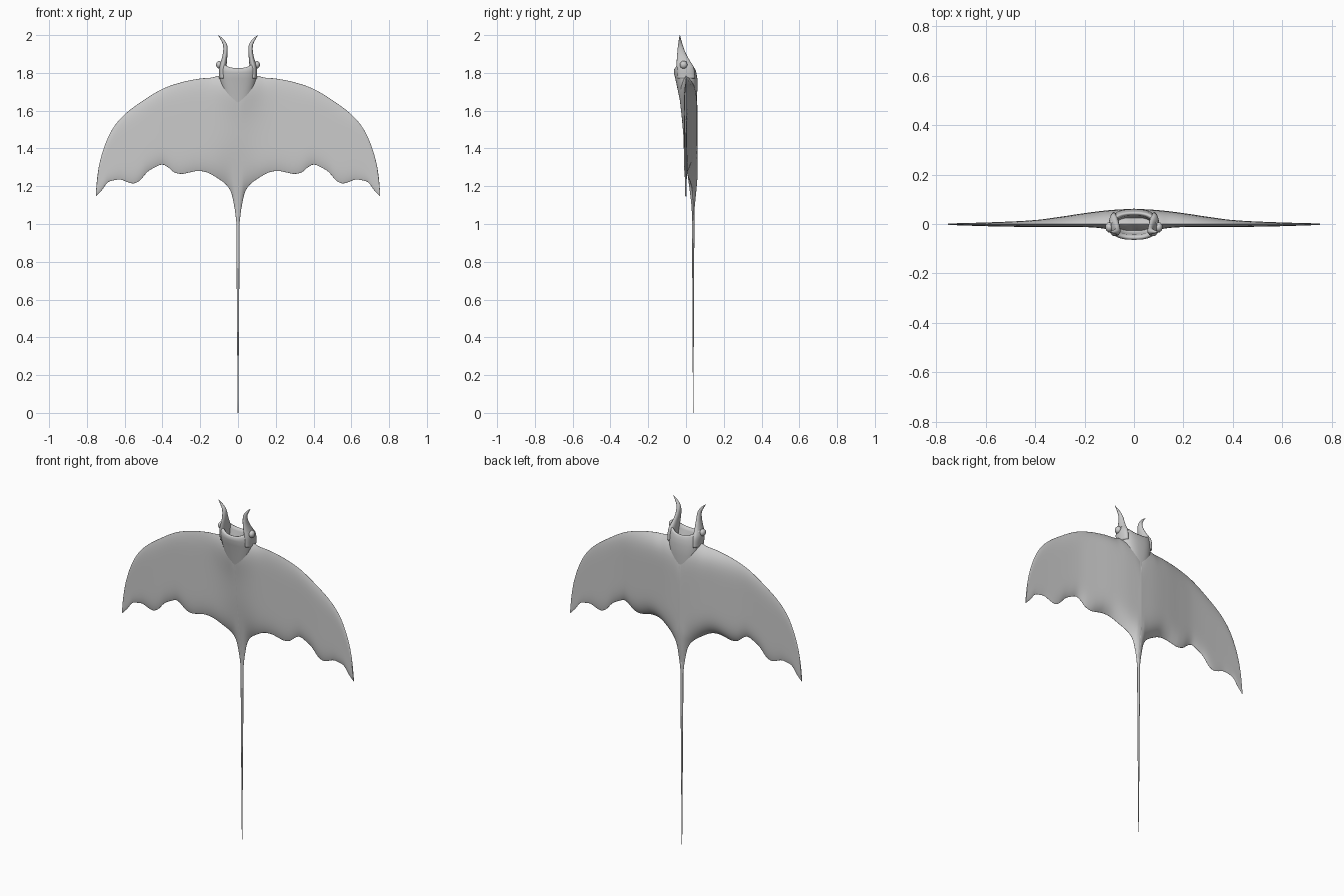
import bpy, bmesh, math

cube = bpy.data.objects.get("Cube")
if cube:
    bpy.data.objects.remove(cube, do_unlink=True)

grey = bpy.data.materials.new("soft grey")
grey.use_nodes = True
colour = (0.6, 0.6, 0.6, 1)
grey.diffuse_color = colour
grey.node_tree.nodes["Principled BSDF"].inputs["Base Color"].default_value = colour


def curve(points):
    """Smooth function through sorted points, flat beyond both ends."""
    n = len(points)

    def slope(i):
        a, b = points[max(i - 1, 0)], points[min(i + 1, n - 1)]
        return (b[1] - a[1]) / (b[0] - a[0])

    def value(x):
        if x <= points[0][0]:
            return points[0][1]
        for i in range(n - 1):
            (xa, ya), (xb, yb) = points[i], points[i + 1]
            if x <= xb:
                h = xb - xa
                t = (x - xa) / h
                s = t * t * (3 - 2 * t)
                bend = t * (1 - t) * h
                return (ya + (yb - ya) * s
                        + bend * ((1 - t) * slope(i) - t * slope(i + 1)))
        return points[-1][1]
    return value


def finish(name, bm, mirror=False):
    bmesh.ops.recalc_face_normals(bm, faces=bm.faces)
    for face in bm.faces:
        face.smooth = True
    mesh = bpy.data.meshes.new(name)
    bm.to_mesh(mesh)
    bm.free()
    mesh.materials.append(grey)
    obj = bpy.data.objects.new(name, mesh)
    bpy.context.collection.objects.link(obj)
    if mirror:
        mod = obj.modifiers.new("mirror", 'MIRROR')
        mod.merge_threshold = 0.0005
    return obj


def loft(name, rings, cap_start=True, mirror=False):
    """Skin a list of closed rings and cap the ends."""
    bm = bmesh.new()
    loops = [[bm.verts.new(p) for p in ring] for ring in rings]
    n = len(loops[0])
    for a, b in zip(loops, loops[1:]):
        for i in range(n):
            j = (i + 1) % n
            bm.faces.new((a[i], a[j], b[j], b[i]))
    if cap_start:
        bm.faces.new(loops[0])
    bm.faces.new(loops[-1])
    return finish(name, bm, mirror)


def oval(z, cx, cy, rx, ry, n=24, power=1.0, lift=0.0):
    """Horizontal oval ring; lift raises its left and right sides."""
    ring = []
    for i in range(n):
        a = math.tau * i / n
        c, s = math.cos(a), math.sin(a)
        ring.append((cx + rx * math.copysign(abs(c) ** power, c),
                     cy + ry * math.copysign(abs(s) ** power, s),
                     z + lift * c * c))
    return ring


# Body and wings: leading edge, scalloped trailing edge, thickness
SPAN = 0.753
leading = curve([(0, 1.79), (.1, 1.785), (.14, 1.775), (.2, 1.77), (.3, 1.75),
                 (.4, 1.715), (.5, 1.655), (.6, 1.58), (.66, 1.51), (.7, 1.43),
                 (.73, 1.335), (.745, 1.25), (SPAN, 1.16)])
trailing = curve([(0, .98), (.008, 1.0), (.013, 1.05), (.021, 1.1), (.034, 1.16),
                  (.06, 1.205), (.12, 1.25), (.17, 1.275), (.22, 1.28),
                  (.27, 1.27), (.3, 1.265), (.34, 1.275), (.37, 1.3), (.4, 1.315),
                  (.44, 1.3), (.48, 1.275), (.52, 1.23), (.55, 1.215),
                  (.58, 1.22), (.62, 1.235), (.65, 1.233), (.69, 1.22),
                  (.72, 1.18), (SPAN, 1.145)])
back_by_x = curve([(0, .062), (.1, .056), (.2, .044), (.3, .029), (.4, .016),
                   (.55, .008), (SPAN, .002)])
back_by_z = curve([(1, .043), (1.1, .049), (1.2, .057), (1.3, .065)])
front_by_x = curve([(0, -.012), (.5, -.011), (SPAN, -.004)])
front_by_z = curve([(1, .03), (1.1, .028), (1.25, .01), (1.4, -.008),
                    (1.6, -.027), (1.8, -.062)])


def wing_section(x, steps=28):
    low, high = trailing(x), leading(x)
    middle = math.exp(-(x / .11) ** 2)

    def point(k, back):
        v = (1 - math.cos(math.pi * k / steps)) / 2
        z = low + (high - low) * v
        if back:
            side = min(back_by_x(x), back_by_z(z))
        else:
            side = front_by_x(x) * (1 - middle) + front_by_z(z) * middle
        edge = .038 * middle * (1 - v)
        full = 1 - abs(2 * v - 1) ** 6
        return (x, edge + (side - edge) * full, z)

    return ([point(k, False) for k in range(steps + 1)]
            + [point(k, True) for k in range(steps - 1, 0, -1)])


columns = 90
loft("body_and_wings",
     [wing_section(SPAN * (1 - math.cos(math.pi * i / columns)) / 2)
      for i in range(columns + 1)], cap_start=False, mirror=True)

# Tail: long tapering whip
tail_radius = curve([(0, .0015), (.5, .0055), (1, .009), (1.12, .01)])
loft("tail", [oval(z, 0, .038, tail_radius(z), tail_radius(z) * .7, n=12)
              for z in [1.12 * i / 16 for i in range(17)]])

# Head: rounded tube with a wide open mouth folded in at the top
head_rings = []
for z, rx, front, back, lift in [
        (1.56, .045, -.015, .05, 0), (1.64, .066, -.03, .056, 0),
        (1.71, .085, -.044, .06, 0), (1.77, .097, -.057, .06, 0),
        (1.8, .1, -.064, .055, .01), (1.817, .098, -.064, .05, .025),
        (1.825, .092, -.058, .045, .035), (1.822, .082, -.05, .039, .035),
        (1.808, .074, -.043, .034, .02), (1.775, .068, -.038, .03, 0),
        (1.74, .05, -.025, .02, 0)]:
    head_rings.append(oval(z, 0, (front + back) / 2, rx, (back - front) / 2,
                           n=48, power=.8, lift=lift))
loft("head", head_rings)

# Horn-shaped head fins: curl inward, then flick out at the tips
fin_x = curve([(1.77, .082), (1.83, .081), (1.87, .073), (1.91, .067),
               (1.95, .069), (1.98, .086), (2, .105)])
fin_y = curve([(1.77, .002), (1.83, -.004), (1.87, -.016), (1.91, -.025),
               (1.95, -.03), (2, -.033)])
fin_width = curve([(1.77, .018), (1.83, .02), (1.87, .015), (1.91, .012),
                   (1.95, .011), (1.98, .008), (2, .001)])
fin_depth = curve([(1.77, .046), (1.83, .045), (1.87, .033), (1.91, .021),
                   (1.95, .012), (2, .001)])
loft("head_fins", [oval(z, fin_x(z), fin_y(z), fin_width(z), fin_depth(z))
                   for z in [1.77 + .23 * i / 24 for i in range(25)]],
     mirror=True)

# Eyes: small balls on the sides of the head
bm = bmesh.new()
bmesh.ops.create_uvsphere(bm, u_segments=20, v_segments=12, radius=.02)
bmesh.ops.scale(bm, vec=(.8, 1, 1), verts=bm.verts)
bmesh.ops.translate(bm, vec=(.1, -.013, 1.843), verts=bm.verts)
finish("eyes", bm, mirror=True)
